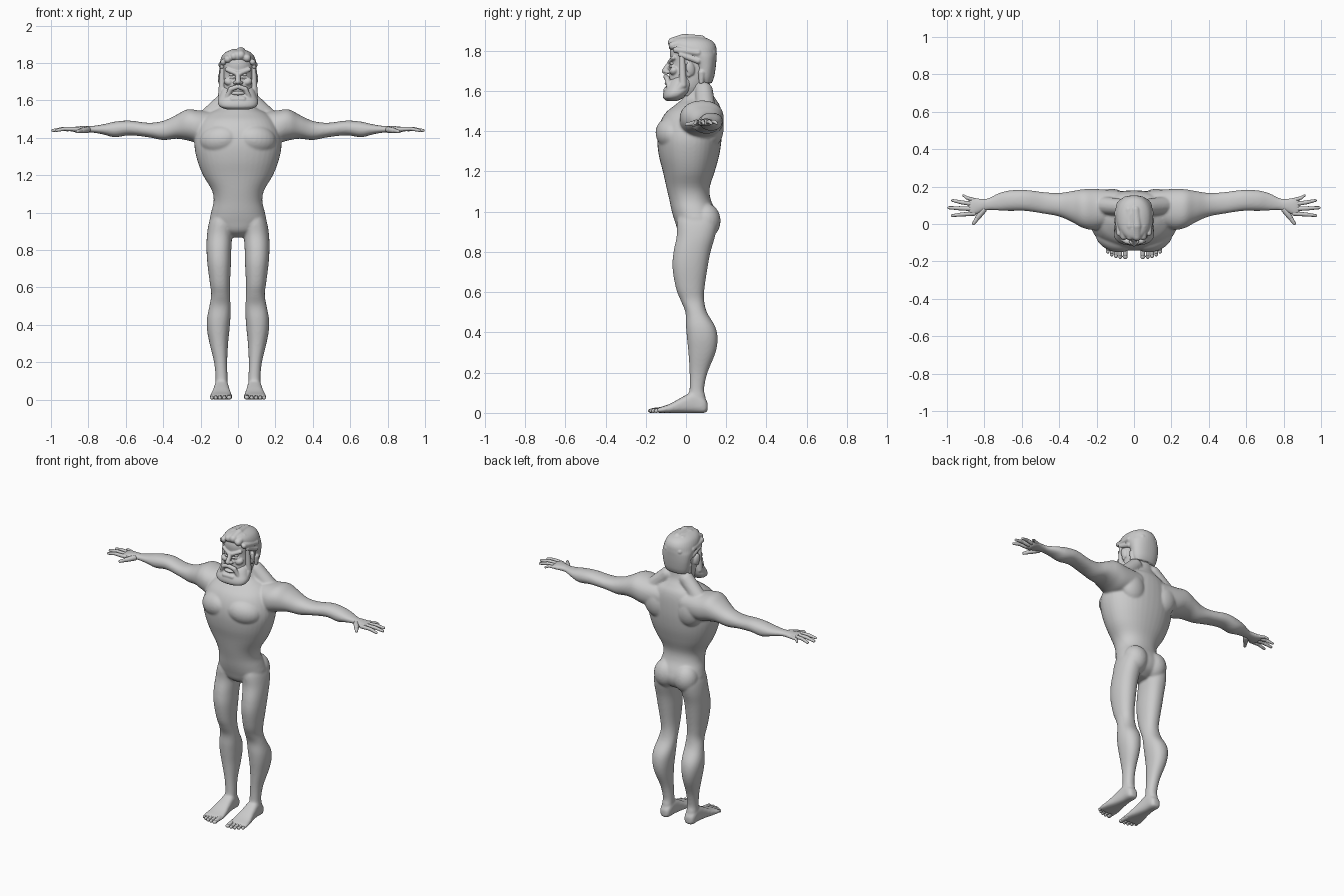
import bpy, bmesh
from math import sin, cos, pi
from mathutils import Vector, Euler


def skin(bm, rings, mirror=False):
    """Skin closed rings with capped ends, optionally repeated at -x."""
    for s in ((1, -1) if mirror else (1,)):
        vs = [[bm.verts.new((p[0] * s, p[1], p[2])) for p in r] for r in rings]
        n = len(vs[0])
        faces = [bm.faces.new(vs[0]), bm.faces.new(vs[-1])]
        for a, b in zip(vs, vs[1:]):
            for i in range(n):
                j = (i + 1) % n
                faces.append(bm.faces.new((a[i], a[j], b[j], b[i])))
        bmesh.ops.recalc_face_normals(bm, faces=faces)


def loft(bm, axis, rows, mirror=False, e=2.2, n=40, sub=4):
    """Rows are (position, u0, u1, v0, v1) extents, smoothly interpolated along the axis."""
    rows = [Vector(r) for r in rows]
    P = [rows[0]] + rows + [rows[-1]]
    fine = []
    for k in range(1, len(P) - 2):
        a, b, c, d = P[k - 1:k + 3]
        for j in range(sub):
            t = j / sub
            fine.append(0.5 * (2 * b + (c - a) * t + (2 * a - 5 * b + 4 * c - d) * t * t
                               + (3 * b - a - 3 * c + d) * t ** 3))
    fine.append(rows[-1])
    rings = []
    for t, u0, u1, v0, v1 in fine:
        ring = []
        for i in range(n):
            c, s = cos(2 * pi * i / n), sin(2 * pi * i / n)
            u = (u0 + u1) / 2 + (u1 - u0) / 2 * abs(c) ** (2 / e) * (1 if c > 0 else -1)
            v = (v0 + v1) / 2 + (v1 - v0) / 2 * abs(s) ** (2 / e) * (1 if s > 0 else -1)
            ring.append({'X': (t, u, v), 'Y': (u, t, v), 'Z': (u, v, t)}[axis])
        rings.append(ring)
    skin(bm, rings, mirror)


def central(rows):
    """Expand (z, half width, y0, y1) into full extents."""
    return [(z, -h, h, a, b) for z, h, a, b in rows]


def ball(bm, loc, size, rot=(0, 0, 0), mirror=False, n=24):
    m = Euler(rot).to_matrix()
    skin(bm, [[Vector(loc) + m @ Vector((size[0] * sin(a) * cos(2 * pi * i / n),
                                         size[1] * sin(a) * sin(2 * pi * i / n),
                                         size[2] * cos(a))) for i in range(n)]
              for a in [0.08 + (pi - 0.16) * k / 14 for k in range(15)]], mirror)


def capsule(bm, p0, p1, r0, r1, mirror=False, n=14):
    p0, p1 = Vector(p0), Vector(p1)
    q = (p1 - p0).to_track_quat('Z', 'Y')
    rings = []
    for k in range(12):
        a = 0.1 + (pi - 0.2) * k / 11
        p, r = (p0, r0) if k < 6 else (p1, r1)
        rings.append([p + q @ Vector((r * sin(a) * cos(2 * pi * i / n),
                                      r * sin(a) * sin(2 * pi * i / n), -r * cos(a)))
                      for i in range(n)])
    skin(bm, rings, mirror)


def finish(bm, name, voxel=0, smooth=0):
    me = bpy.data.meshes.new(name)
    bm.to_mesh(me)
    bm.free()
    me.polygons.foreach_set("use_smooth", [True] * len(me.polygons))
    ob = bpy.data.objects.new(name, me)
    bpy.context.collection.objects.link(ob)
    if voxel:
        r = ob.modifiers.new("fuse", 'REMESH')
        r.mode, r.voxel_size, r.use_smooth_shade = 'VOXEL', voxel, True
        s = ob.modifiers.new("soften", 'SMOOTH')
        s.factor, s.iterations = 0.5, smooth
    return ob


# Body: torso, arms, legs, feet fused together
bm = bmesh.new()
loft(bm, 'Z', central([
    (.868, .05, .01, .09), (.90, .11, -.035, .14), (.95, .15, -.055, .16),
    (1.0, .144, -.07, .15), (1.06, .13, -.083, .123), (1.12, .14, -.097, .118),
    (1.2, .187, -.115, .143), (1.28, .218, -.135, .165), (1.36, .233, -.143, .177),
    (1.43, .222, -.133, .18), (1.49, .195, -.103, .177), (1.53, .155, -.055, .167),
    (1.56, .1, -.02, .148), (1.6, .075, 0, .125), (1.66, .07, 0, .115)]))
loft(bm, 'X', [
    (.08, .01, .178, 1.38, 1.535), (.2, -.03, .187, 1.37, 1.545), (.27, -.022, .186, 1.386, 1.552),
    (.33, .01, .176, 1.395, 1.522), (.4, .04, .166, 1.388, 1.49), (.48, .055, .17, 1.403, 1.48),
    (.58, .07, .182, 1.413, 1.492), (.66, .07, .18, 1.403, 1.486), (.72, .072, .166, 1.418, 1.472),
    (.78, .074, .138, 1.428, 1.463), (.82, .062, .136, 1.428, 1.463), (.865, .042, .142, 1.428, 1.46),
    (.885, .05, .135, 1.434, 1.454)], True)
loft(bm, 'Z', [
    (.03, .053, .122, .015, .1), (.08, .055, .122, .012, .097), (.12, .056, .12, .018, .09),
    (.2, .058, .128, .018, .107), (.3, .053, .152, .012, .147), (.37, .046, .165, .005, .157),
    (.43, .041, .166, .0, .145), (.5, .04, .153, -.003, .104), (.56, .043, .143, -.027, .09),
    (.62, .043, .15, -.05, .092), (.72, .038, .163, -.067, .107), (.8, .036, .168, -.062, .122),
    (.88, .03, .166, -.046, .145), (.95, .02, .154, -.045, .155), (1.0, .03, .13, -.03, .12)], True)
loft(bm, 'Y', [
    (.108, .068, .105, .01, .05), (.09, .054, .122, 0, .075), (.04, .05, .126, 0, .105),
    (-.02, .043, .134, 0, .078), (-.08, .033, .147, 0, .045), (-.13, .03, .153, 0, .028),
    (-.147, .04, .145, .003, .02)], True, e=2.8)
# Muscle masses
ball(bm, (.1, -.075, 1.39), (.108, .073, .078), (0, .15, .3), True)
ball(bm, (.12, .128, 1.42), (.085, .06, .1), (0, .3, 0), True)
ball(bm, (.072, .098, .955), (.076, .074, .088), (0, 0, 0), True)
capsule(bm, (.07, .09, 1.6), (.17, .1, 1.5), .045, .05, True)
finish(bm, "body", .0065, 7)

# Fingers and thumbs
bm = bmesh.new()
for y0, x1, y1, r in ((.056, .98, .045, .0105), (.081, .997, .087, .011),
                      (.106, .978, .126, .0105), (.128, .92, .153, .009)):
    mid = ((.87 + x1) / 2, (y0 + y1) / 2, 1.448)
    capsule(bm, (.855, y0, 1.445), mid, r + .002, r, True)
    capsule(bm, mid, (x1 - .008, y1, 1.439), r, r - .003, True)
capsule(bm, (.805, .075, 1.443), (.835, .035, 1.438), .017, .014, True)
capsule(bm, (.835, .035, 1.438), (.857, .003, 1.434), .013, .009, True)
finish(bm, "fingers")

# Toes
bm = bmesh.new()
for x, y, r in ((.047, -.178, .0135), (.073, -.18, .0105), (.097, -.176, .0105),
                (.119, -.167, .010), (.14, -.153, .0095)):
    capsule(bm, (x, -.115, .016), (x, y + .015, .013), r + .001, r * .9, True)
    ball(bm, (x, y + .006, .0105), (r, r * 1.2, .0105), mirror=True)
finish(bm, "toes")

# Head: skull, nose, brows, cheeks, lids, ears
bm = bmesh.new()
loft(bm, 'Z', central([
    (1.575, .06, -.075, .08), (1.62, .078, -.085, .1), (1.68, .084, -.083, .125),
    (1.74, .087, -.076, .135), (1.8, .087, -.08, .14), (1.85, .06, -.06, .11), (1.865, .03, -.02, .06)]))
capsule(bm, (0, -.078, 1.745), (0, -.106, 1.7), .011, .015)
ball(bm, (.015, -.093, 1.695), (.012, .015, .01), mirror=True)
capsule(bm, (.012, -.08, 1.745), (.06, -.062, 1.765), .012, .011, True)
ball(bm, (.052, -.06, 1.7), (.026, .022, .02), (0, -.4, .4), True)
capsule(bm, (.022, -.08, 1.722), (.05, -.066, 1.725), .006, .005, True)
ball(bm, (.094, .022, 1.712), (.012, .022, .036), (.2, 0, .35), True)
ball(bm, (.092, .014, 1.685), (.009, .012, .017), mirror=True)
finish(bm, "head", .004, 3)

bm = bmesh.new()
ball(bm, (.034, -.068, 1.737), (.014, .012, .009), mirror=True)
finish(bm, "eyes")

# Beard, moustache and sideburns
bm = bmesh.new()
loft(bm, 'Z', central([
    (1.55, .055, -.095, -.045), (1.565, .095, -.113, -.015), (1.59, .108, -.113, .015),
    (1.62, .1, -.1, .035), (1.65, .09, -.083, .045), (1.67, .08, -.06, .04)]), e=2.4)
capsule(bm, (.006, -.1, 1.672), (.04, -.093, 1.66), .013, .014, True)
capsule(bm, (.04, -.093, 1.66), (.06, -.083, 1.615), .014, .012, True)
capsule(bm, (.082, -.02, 1.79), (.087, -.015, 1.63), .013, .02, True)
capsule(bm, (.087, -.015, 1.64), (.085, -.05, 1.59), .018, .022, True)
capsule(bm, (-.03, -.099, 1.607), (.03, -.099, 1.607), .013, .013)
finish(bm, "beard", .004, 3)

# Teeth in the open mouth
bm = bmesh.new()
ball(bm, (0, -.078, 1.637), (.04, .028, .013))
finish(bm, "teeth")

# Swept-back hair with locks
bm = bmesh.new()
loft(bm, 'Z', central([
    (1.64, .07, .07, .128), (1.67, .085, .045, .14), (1.72, .093, .04, .148), (1.765, .098, .01, .152),
    (1.79, .098, -.04, .153), (1.82, .093, -.078, .15), (1.845, .08, -.083, .135),
    (1.862, .058, -.068, .105), (1.872, .03, -.03, .06)]))
for x0, x1, z0, r in ((-.055, -.05, 1.83, .022), (-.022, -.028, 1.846, .024),
                      (.015, .008, 1.852, .027), (.048, .045, 1.836, .023)):
    capsule(bm, (x0, -.066, z0 - .01), (x0, -.01, z0 + .006), r * .9, r)
    capsule(bm, (x0, -.01, z0 + .006), (x1, .075, z0 + .002), r, r * .9)
    capsule(bm, (x1, .075, z0), (x1 * .9, .125, 1.79), r * .9, r)
capsule(bm, (.078, -.05, 1.805), (.088, .06, 1.79), .016, .017, True)
capsule(bm, (.085, -.025, 1.78), (.086, .06, 1.75), .013, .016, True)
for x in (.02, .055, .078):
    y = .125 - x * .6
    capsule(bm, (x, y, 1.69), (x, y - .002, 1.645), .019, .012, True)
finish(bm, "hair", .004, 3)
